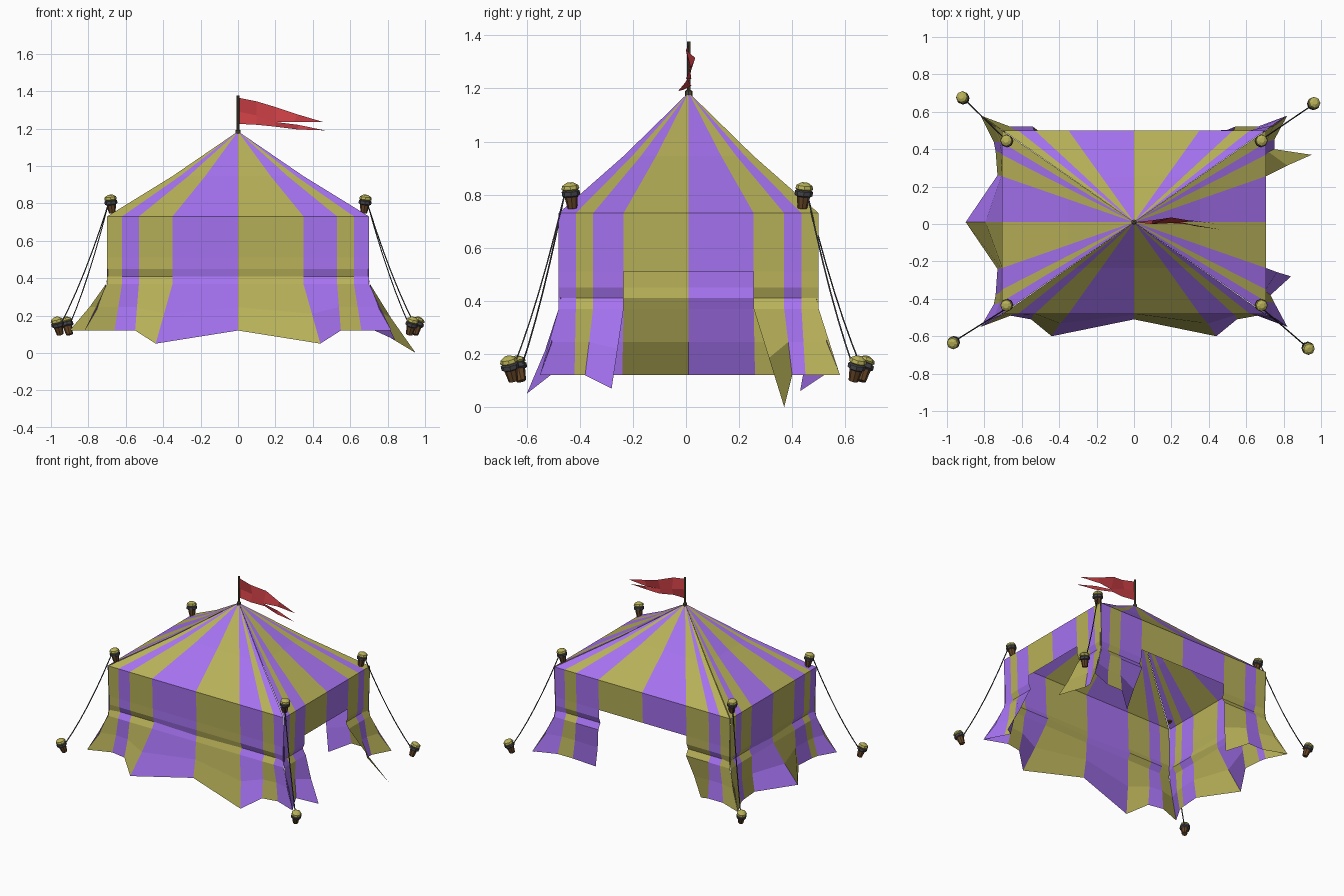
import bpy, bmesh, math
from mathutils import Vector

if "Cube" in bpy.data.objects:
    bpy.data.objects.remove(bpy.data.objects["Cube"])

CY = 0.01  # tent centre in y


def material(name, rgb):
    m = bpy.data.materials.new(name)
    m.diffuse_color = (*rgb, 1)
    m.use_nodes = True
    m.node_tree.nodes["Principled BSDF"].inputs["Base Color"].default_value = m.diffuse_color
    return m


OLIVE = material("olive", (0.48, 0.44, 0.10))
PURPLE = material("purple", (0.38, 0.17, 0.88))
RED = material("red", (0.60, 0.05, 0.06))
WOOD = material("wood", (0.13, 0.06, 0.02))
DARK = material("dark", (0.06, 0.06, 0.07))
POLE = material("pole", (0.09, 0.08, 0.04))


def finish(bm, name, mats):
    me = bpy.data.meshes.new(name)
    bm.to_mesh(me)
    bm.free()
    for m in mats:
        me.materials.append(m)
    ob = bpy.data.objects.new(name, me)
    bpy.context.collection.objects.link(ob)
    return ob


def quad_face(bm, pts, mat, outward):
    f = bm.faces.new([bm.verts.new(p) for p in pts])
    f.material_index = mat
    f.normal_update()
    if f.normal.dot(outward) < 0:
        f.normal_flip()


# Stripe breakpoints along each half side, mirrored to nine columns
def columns(half):
    return [-v for v in reversed(half[1:])] + half


XS = columns([0, 0.35, 0.53, 0.62, 0.70])
YS = columns([0, 0.245, 0.36, 0.425, 0.49])


def mirror_x(half):
    return [(-x, y, z) for x, y, z in reversed(half[1:])] + half


# Hem points of each side, low to high along the side
front_hem = mirror_x([(0, -0.51, 0.12), (0.44, -0.60, 0.05), (0.55, -0.51, 0.12),
                      (0.66, -0.49, 0.12), (0.82, -0.55, 0.12)])
back_hem = mirror_x([(0, 0.50, 0.12), (0.42, 0.43, 0.06), (0.54, 0.52, 0.12),
                     (0.66, 0.52, 0.12), (0.82, 0.58, 0.12)])
right_hem = [(0.82, -0.55, 0.12), (0.75, -0.42, 0.12), (0.73, -0.38, 0.12),
             (0.84, -0.28, 0.07), (0.71, 0.01, 0.12), (0.95, 0.37, 0.0),
             (0.75, 0.40, 0.12), (0.75, 0.45, 0.12), (0.82, 0.58, 0.12)]
left_hem = [(-0.82, -0.55, 0.12), (-0.75, -0.43, 0.12), (-0.74, -0.38, 0.12),
            (-0.73, -0.24, 0.12), (-0.90, 0.01, 0.12), (-0.73, 0.26, 0.12),
            (-0.74, 0.39, 0.12), (-0.75, 0.44, 0.12), (-0.82, 0.58, 0.12)]

SIDES = [  # name, eave line, hem, outward, has doorway, colour offset
    ("front", [(x, CY - 0.49) for x in XS], front_hem, (0, -1, 0), False, 0),
    ("back", [(x, CY + 0.49) for x in XS], back_hem, (0, 1, 0), True, 0),
    ("right", [(0.705, CY + y) for y in YS], right_hem, (1, 0, 0), True, 1),
    ("left", [(-0.705, CY + y) for y in YS], left_hem, (-1, 0, 0), False, 1),
]
APEX = Vector((0, CY, 1.185))


def wall_column(eave, hem, out, tuck):
    """Points down one seam: valance, tuck, then flared skirt."""
    def at(z, d):
        return Vector((eave[0], eave[1], z)) - out * d
    col = [at(0.73, 0), at(0.51, 0.008), at(0.45, 0.008), at(0.41, 0.008 + tuck), at(0.37, 0.0)]
    hem = Vector(hem)
    col.append(col[-1].lerp(hem, 0.5) - out * 0.008)
    return col + [hem]


# Striped roof and walls
roof = bmesh.new()
for name, eaves, hem, out, door, offset in SIDES:
    out = Vector(out)
    wall = bmesh.new()
    cols = [wall_column(e, h, out, 0.016 if i in (1, 2, 3, 5, 6, 7) else 0)
            for i, (e, h) in enumerate(zip(eaves, hem))]
    for k in range(8):
        mat = (k + offset) % 2
        a, b = cols[k], cols[k + 1]
        rows = 1 if door and k in (3, 4) else 6
        for r in range(rows):
            quad_face(wall, (a[r], b[r], b[r + 1], a[r + 1]), mat, out)
        sag = Vector((0, 0, -0.012))
        ma, mb = APEX.lerp(a[0], 0.5) + sag, APEX.lerp(b[0], 0.5) + sag
        up = Vector((0, 0, 1))
        quad_face(roof, (APEX, ma, mb), mat, up)
        quad_face(roof, (ma, a[0], b[0], mb), mat, up)
    bmesh.ops.remove_doubles(wall, verts=wall.verts[:], dist=1e-4)
    finish(wall, name + "_wall", [OLIVE, PURPLE])
bmesh.ops.remove_doubles(roof, verts=roof.verts[:], dist=1e-4)
finish(roof, "roof", [OLIVE, PURPLE])


def lathe(name, base, axis, profile, mats, sides=8):
    """Spin (radius, height, material) rings around an axis."""
    bm = bmesh.new()
    q = Vector((0, 0, 1)).rotation_difference(Vector(axis).normalized())
    rings = []
    for r, h, _ in profile:
        rings.append([bm.verts.new(Vector(base) + q @ Vector(
            (r * math.cos(2 * math.pi * i / sides), r * math.sin(2 * math.pi * i / sides), h)))
            for i in range(sides)])
    for n in range(len(rings) - 1):
        for i in range(sides):
            j = (i + 1) % sides
            f = bm.faces.new((rings[n][i], rings[n][j], rings[n + 1][j], rings[n + 1][i]))
            f.material_index = profile[n][2]
    bm.faces.new(rings[0][::-1])
    bm.faces.new(rings[-1]).material_index = profile[-1][2]
    return finish(bm, name, mats)


PEG = [(0.018, 0, 0), (0.025, 0.045, 1), (0.034, 0.05, 1), (0.034, 0.066, 1),
       (0.028, 0.07, 2), (0.034, 0.075, 2), (0.030, 0.088, 2), (0.014, 0.098, 2)]


def rope(name, a, b):
    cu = bpy.data.curves.new(name, "CURVE")
    cu.dimensions = "3D"
    cu.bevel_depth = 0.0035
    cu.bevel_resolution = 0
    sp = cu.splines.new("POLY")
    sp.points.add(6)
    for i, p in enumerate(sp.points):
        t = i / 6
        v = Vector(a).lerp(Vector(b), t)
        p.co = (v.x, v.y, v.z - 0.16 * t * (1 - t), 1)
    cu.materials.append(DARK)
    bpy.context.collection.objects.link(bpy.data.objects.new(name, cu))


# Corner pegs, ground stakes and guy ropes
STAKES = {"front_left": (-0.95, -0.62), "front_right": (0.915, -0.65),
          "back_left": (-0.90, 0.66), "back_right": (0.945, 0.63)}
for name, (x, y) in STAKES.items():
    sx, sy = math.copysign(1, x), math.copysign(1, y)
    peg_mats = [WOOD, DARK, OLIVE]
    lathe(name + "_eave_peg", (0.672 * sx, CY * 0.5 + 0.433 * sy, 0.748),
          (0.13 * sx, 0.10 * sy, 1), PEG, peg_mats)
    lathe(name + "_ground_stake", (x, y, 0.098), (0.26 * sx, 0.24 * sy, 1), PEG, peg_mats)
    rope(name + "_rope", (0.695 * sx, 0.46 * sy, 0.79), (x, y, 0.15))

# Flag pole with collar
lathe("flag_pole", (0, CY, 1.155), (0, 0, 1),
      [(0.007, 0, 0), (0.014, 0.018, 0), (0.014, 0.035, 0), (0.007, 0.04, 0), (0.007, 0.222, 0)], [POLE])

# Swallow-tailed flag: top, middle and bottom lines
top = [(0, 0.01, 1.365), (0.10, 0.0, 1.345), (0.20, 0.035, 1.315), (0.32, 0.015, 1.275), (0.455, 0.0, 1.235)]
mid = [(0, 0.01, 1.29), (0.10, 0.02, 1.27), (0.20, 0.005, 1.235), (0.30, 0.02, 1.235), (0.455, 0.0, 1.235)]
low = [(0, 0.01, 1.225), (0.10, 0.0, 1.22), (0.20, 0.02, 1.21), (0.32, -0.01, 1.195), (0.465, -0.03, 1.19)]
notch = (0.32, -0.005, 1.22)
bm = bmesh.new()
side = Vector((0, -1, 0))
for i in range(4):
    quad_face(bm, (mid[i], mid[i + 1], top[i + 1], top[i]) if i < 3 else (mid[3], top[4], top[3]), 0, side)
for i in range(2):
    quad_face(bm, (low[i], low[i + 1], mid[i + 1], mid[i]), 0, side)
quad_face(bm, (low[2], low[3], notch, mid[2]), 0, side)
quad_face(bm, (low[3], low[4], notch), 0, side)
bmesh.ops.remove_doubles(bm, verts=bm.verts[:], dist=1e-4)
finish(bm, "flag", [RED])
